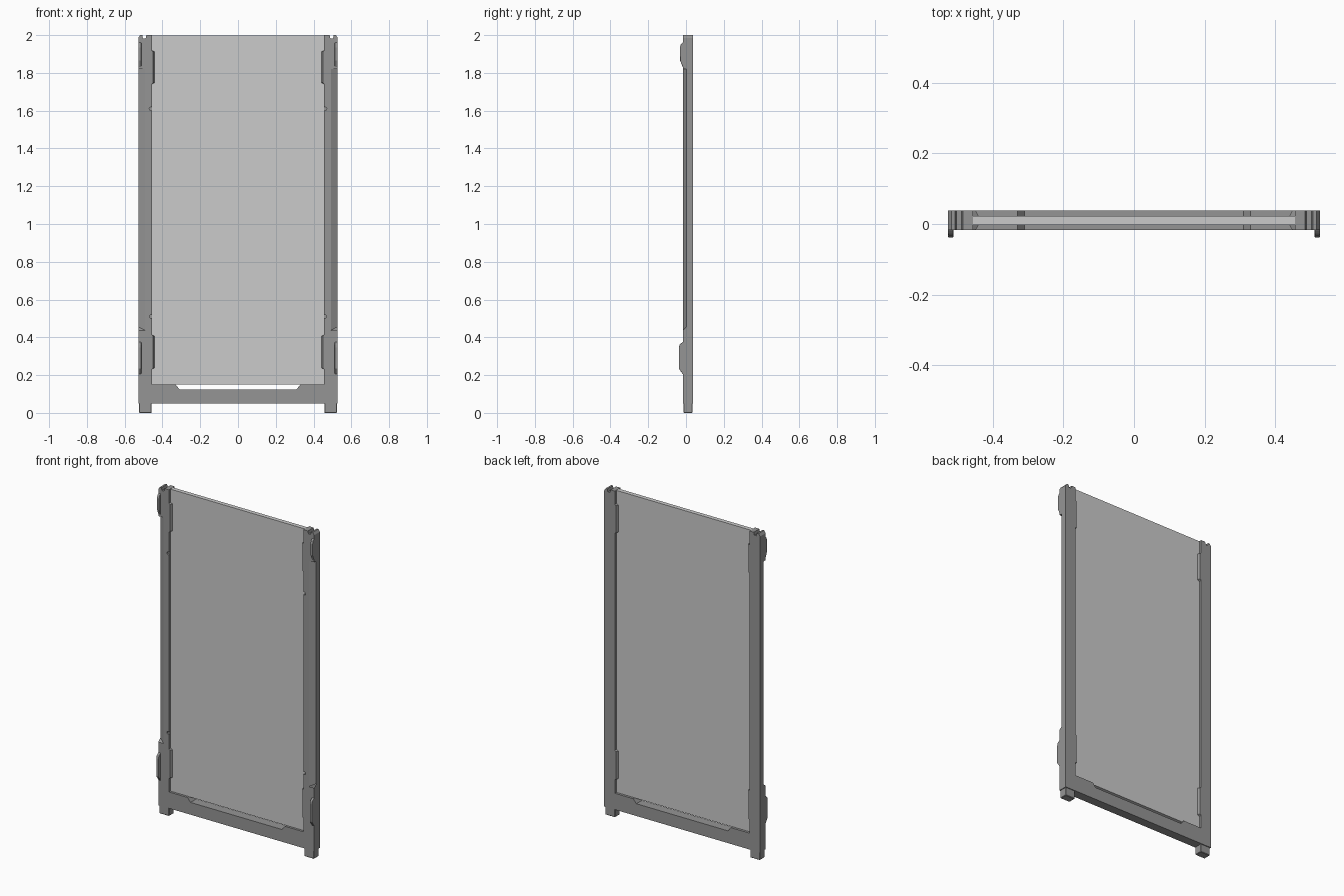
import bpy, bmesh, math
from mathutils import Vector

if "Cube" in bpy.data.objects:
    bpy.data.objects.remove(bpy.data.objects["Cube"])

FRONT, BACK = -0.017, 0.038      # frame depth
G0, G1 = -0.003, 0.023           # pane depth


def material(name, grey):
    m = bpy.data.materials.new(name)
    m.diffuse_color = (grey, grey, grey, 1)
    m.use_nodes = True
    m.node_tree.nodes["Principled BSDF"].inputs["Base Color"].default_value = m.diffuse_color
    return m


frame_mat = material("dark_grey", 0.3)
pane_mat = material("light_grey", 0.6)


def loft(name, a, b, mat=frame_mat):
    """Solid between two matching point loops."""
    bm = bmesh.new()
    va = [bm.verts.new(p) for p in a]
    vb = [bm.verts.new(p) for p in b]
    n = len(a)
    bm.faces.new(va)
    bm.faces.new(vb[::-1])
    for i in range(n):
        j = (i + 1) % n
        bm.faces.new((va[i], vb[i], vb[j], va[j]))
    bmesh.ops.recalc_face_normals(bm, faces=bm.faces)
    me = bpy.data.meshes.new(name)
    bm.to_mesh(me)
    bm.free()
    ob = bpy.data.objects.new(name, me)
    bpy.context.collection.objects.link(ob)
    me.materials.append(mat)
    return ob


def prism_y(name, pts, y0, y1, mat=frame_mat):
    return loft(name, [(x, y0, z) for x, z in pts], [(x, y1, z) for x, z in pts], mat)


def cut(target, cutter):
    m = target.modifiers.new("cut", 'BOOLEAN')
    m.operation = 'DIFFERENCE'
    m.solver = 'EXACT'
    m.object = cutter
    cutter.hide_render = True
    cutter.hide_set(True)


def bevel(ob, width, segments=1):
    m = ob.modifiers.new("bevel", 'BEVEL')
    m.width, m.segments = width, segments


def rect(x0, x1, z0, z1):
    return [(x0, z0), (x1, z0), (x1, z1), (x0, z1)]


# U-shaped frame with grooved post tops and a slot below the pane
half = [(0.528, 0.05), (0.528, 1.985), (0.518, 2.0), (0.507, 2.0), (0.503, 1.983),
        (0.489, 1.983), (0.485, 2.0), (0.456, 2.0), (0.456, 0.15),
        (0.33, 0.15), (0.31, 0.125)]
outline = half + [(-x, z) for x, z in reversed(half)]
frame = prism_y("frame", outline, FRONT, BACK)

# Pane
prism_y("pane", rect(-0.457, 0.457, 0.149, 1.999), G0, G1, pane_mat)

for s, side in ((1, "right"), (-1, "left")):
    # Long chamfer on the outer front edge of each post
    def wedge(z, k):
        return [(s * (0.528 - 0.04 * k), FRONT - 0.002, z), (s * 0.54, FRONT - 0.002, z),
                (s * 0.54, FRONT + 0.021 * k, z), (s * 0.528, FRONT + 0.02 * k, z)]
    bot, top = wedge(0.435, 1), wedge(1.82, 1)
    for i in (2, 3):
        bot[i] = (bot[i][0], bot[i][1], 0.455)
    cut(frame, loft("chamfer_cutter_" + side, bot, top))

    # Small round recesses along the inner front edge
    for z in (0.51, 1.61):
        ring = [(s * 0.461 + 0.009 * math.cos(i * math.pi / 6),
                 z + 0.009 * math.sin(i * math.pi / 6)) for i in range(12)]
        cut(frame, prism_y("recess_cutter_" + side, ring, -0.03, -0.008))

    # Foot under each post
    foot = prism_y("foot_" + side, rect(*sorted((s * 0.457, s * 0.524)), 0, 0.052), -0.014, 0.034)
    bevel(foot, 0.003)

    # Gripping lips over the pane, front and back
    for z0, z1, level in ((0.23, 0.415, "lower"), (1.74, 1.92, "upper")):
        for y_out, y_in, face in ((FRONT, G0, "front"), (BACK, G1, "back")):
            outer = [(s * 0.458, z0), (s * 0.449, z0 + 0.008), (s * 0.449, z1 - 0.008), (s * 0.458, z1)]
            inner = [(s * 0.458, z0), (s * 0.441, z0 + 0.008), (s * 0.441, z1 - 0.008), (s * 0.458, z1)]
            loft(f"lip_{level}_{face}_{side}",
                 [(x, y_out, z) for x, z in outer], [(x, y_in, z) for x, z in inner])

    # Raised hinge tabs on the outer front edge
    for level, prof in (
        ("lower", [(-0.01, 0.20), (FRONT, 0.205), (-0.038, 0.235), (-0.038, 0.345),
                   (-0.034, 0.362), (FRONT, 0.375), (-0.01, 0.375)]),
        ("upper", [(-0.01, 1.825), (FRONT, 1.83), (-0.031, 1.865), (-0.032, 1.935),
                   (-0.027, 1.952), (FRONT, 1.962), (-0.01, 1.962)])):
        tab = loft(f"tab_{level}_{side}",
                   [(s * 0.512, y, z) for y, z in prof], [(s * 0.528, y, z) for y, z in prof])
        bevel(tab, 0.003, 2)
